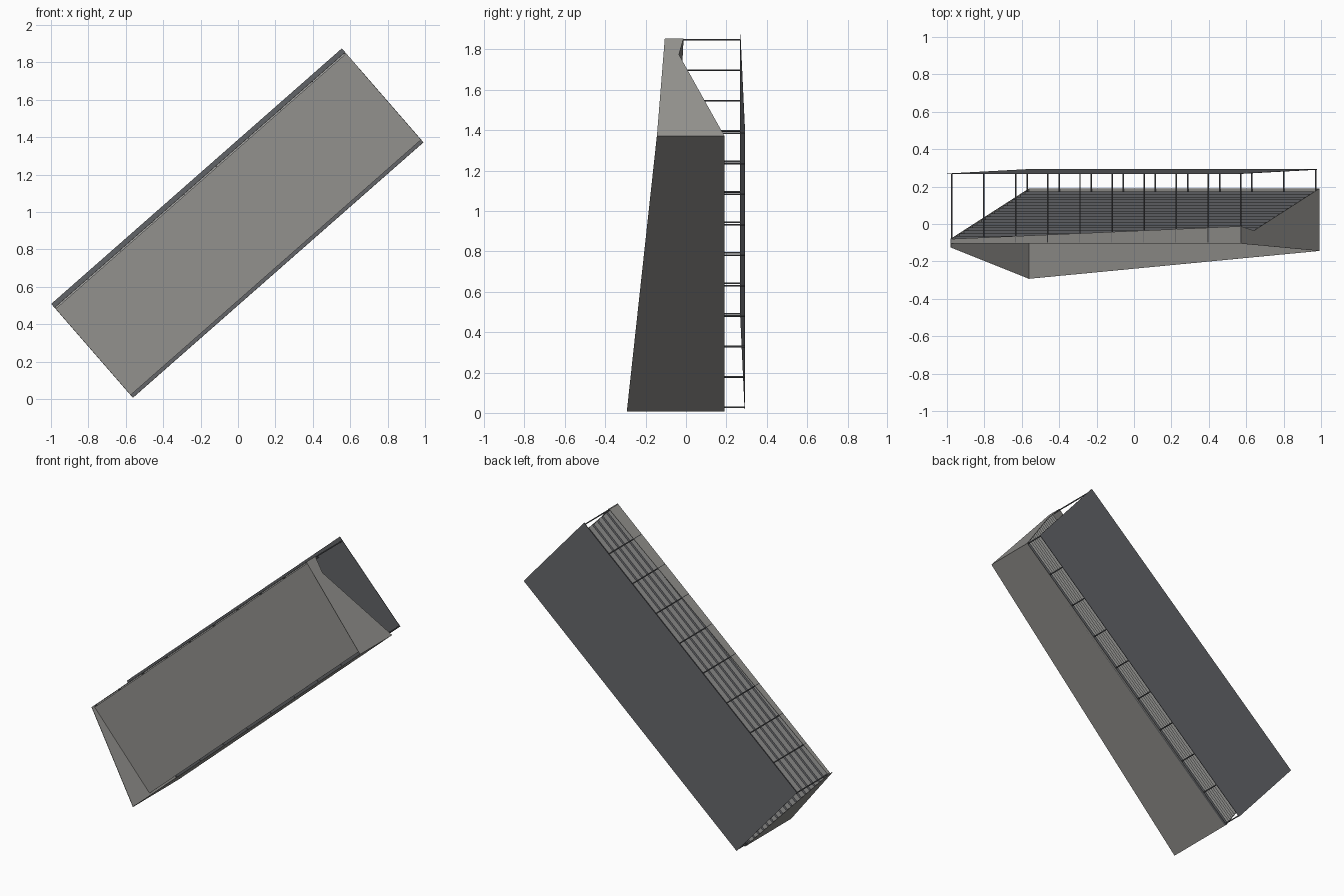
import bpy
from mathutils import Vector

if "Cube" in bpy.data.objects:
    bpy.data.objects.remove(bpy.data.objects["Cube"])

# Tilted frame: u runs along the length, v across the width, y is depth
O = Vector((-0.562, 0, 0.006))
U = Vector((1.554, 0, 1.366))
V = Vector((-0.42, 0, 0.483))
UN, VN = U.normalized(), V.normalized()


def material(name, r, g, b):
    m = bpy.data.materials.new(name)
    m.diffuse_color = (r, g, b, 1)
    m.use_nodes = True
    m.node_tree.nodes["Principled BSDF"].inputs["Base Color"].default_value = m.diffuse_color
    return m


BODY = material("warm_grey", .29, .285, .27)
DARK = material("dark_grey", .125, .13, .14)
LIGHT = material("light_grey", .38, .38, .37)


def P(u, v, y):
    return O + U * u + V * v + Vector((0, y, 0))


def make(name, verts, faces, *mats):
    me = bpy.data.meshes.new(name)
    me.from_pydata(verts, [], faces)
    me.update()
    for m in mats:
        me.materials.append(m)
    ob = bpy.data.objects.new(name, me)
    bpy.context.collection.objects.link(ob)
    return ob


def slab(name, pts, thick, mat=BODY):
    """Flat polygon of (u, v, y) points pushed along a thickness vector."""
    a = [P(*p) for p in pts]
    n = len(a)
    ob = make(name, a + [p + thick for p in a],
              [list(range(n))[::-1], list(range(n, 2 * n))] +
              [[i, (i + 1) % n, n + (i + 1) % n, n + i] for i in range(n)], mat)
    bpy.context.view_layer.objects.active = ob
    bpy.ops.object.mode_set(mode='EDIT')
    bpy.ops.mesh.select_all(action='SELECT')
    bpy.ops.mesh.normals_make_consistent(inside=False)
    bpy.ops.object.mode_set(mode='OBJECT')
    return ob


T = 0.003
# Four side walls; their front rims flare forward towards the lowest corner
slab("lower_wall", [(0, 0, -.293), (1, 0, -.144), (1, 0, .19), (0, 0, .19)], VN * T)
slab("upper_wall", [(0, 1, -.104), (1, 1, -.104), (1, 1, -.012), (0, 1, -.08)], -VN * T)
slab("left_end_wall", [(0, 0, -.293), (0, 1, -.125), (0, 1, -.08), (0, 0, .19)], UN * T)
slab("right_end_wall", [(1, 0, -.144), (1, 1, -.105), (1, 1, -.012),
                        (1, 5 / 6, -.035), (1, 0, .19)], -UN * T)

# Flat front panel set inside the walls, with a narrow slot at each long edge
slab("front_panel", [(0, .03, -.104), (1, .03, -.104), (1, .985, -.104), (0, .985, -.104)],
     Vector((0, T, 0)))

# Stepped sloping back: dark treads, light risers
STEPS = 18
profile = [(0, .19)]
for i in range(STEPS):
    y1 = .19 - .27 * (i + 1) / STEPS
    profile += [(i / STEPS, y1), ((i + 1) / STEPS, y1)]
n = len(profile)
verts = [P(0, v, y) for v, y in profile] + [P(1, v, y) for v, y in profile]
stairs = make("stepped_back", verts,
              [(i, i + 1, n + i + 1, n + i) for i in range(n - 1)], DARK, LIGHT)
for i, f in enumerate(stairs.data.polygons):
    f.material_index = 1 if i % 2 and i > 1 else 0

# Thin rear cover standing off the body
slab("rear_cover", [(0, .03, .29), (1, .03, .29), (1, 1.04, .267), (0, 1.04, .267)],
     Vector((0, T, 0)), DARK)

# Stand-off rods along both long edges
R = 0.004
for edge, v, y0, y1 in (("lower", .035, .17, .292), ("upper", .995, -.10, .27)):
    for k in range(10):
        c = P(0.003 + 0.994 * k / 9, v, (y0 + y1) / 2)
        bpy.ops.mesh.primitive_cylinder_add(vertices=8, radius=R, depth=y1 - y0,
                                            location=c, rotation=(1.5708, 0, 0))
        rod = bpy.context.object
        rod.name = f"{edge}_rod_{k + 1}"
        rod.data.materials.append(DARK)
